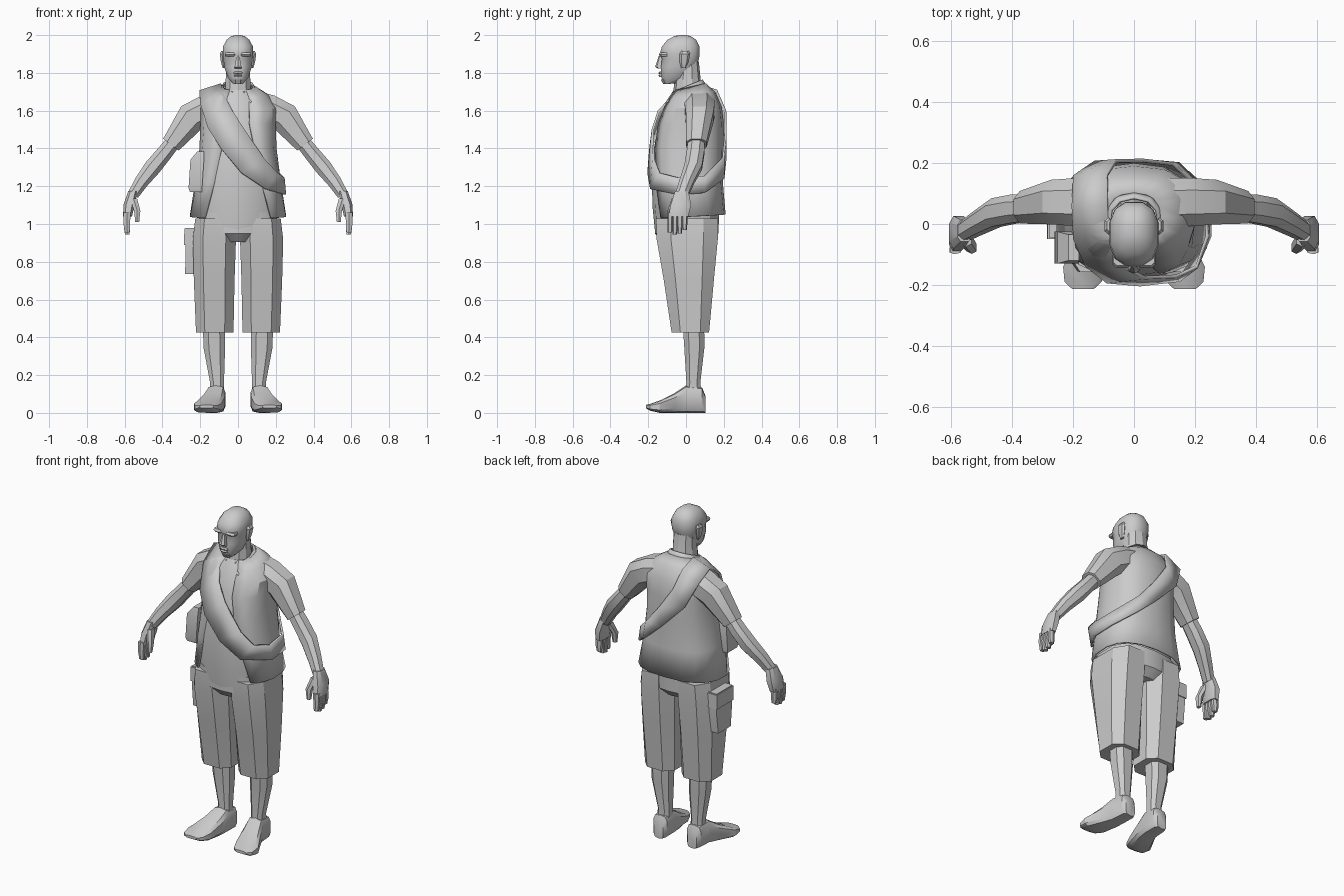
import bpy, bmesh, math
from mathutils import Vector

grey = bpy.data.materials.new("light_grey")
grey.diffuse_color = (0.6, 0.6, 0.6, 1)


def make(name, verts, faces, angle=28):
    me = bpy.data.meshes.new(name)
    me.from_pydata([tuple(v) for v in verts], [], faces)
    bm = bmesh.new()
    bm.from_mesh(me)
    bmesh.ops.recalc_face_normals(bm, faces=bm.faces)
    bm.to_mesh(me)
    bm.free()
    me.materials.append(grey)
    ob = bpy.data.objects.new(name, me)
    bpy.context.collection.objects.link(ob)
    bpy.ops.object.select_all(action='DESELECT')
    bpy.context.view_layer.objects.active = ob
    ob.select_set(True)
    bpy.ops.object.shade_smooth_by_angle(angle=math.radians(angle))
    return ob


def modifier(ob, kind, **settings):
    m = ob.modifiers.new(kind.lower(), kind)
    for k, v in settings.items():
        setattr(m, k, v)
    return ob


def mirror(ob):
    return modifier(ob, 'MIRROR', merge_threshold=0.0001)


def power(v, e):
    return math.copysign(abs(v) ** e, v)


def loft(name, rings, n=10, e=0.75, turn=0.5, angle=28):
    """Skin rings of (centre, half axis u, half axis v) and cap both ends."""
    verts, faces = [], []
    for c, u, v in rings:
        for i in range(n):
            a = 2 * math.pi * (i + turn) / n
            verts.append(Vector(c) + Vector(u) * power(math.cos(a), e) + Vector(v) * power(math.sin(a), e))
    for r in range(len(rings) - 1):
        for i in range(n):
            j = (i + 1) % n
            faces.append((r * n + i, r * n + j, r * n + n + j, r * n + n + i))
    faces.append(tuple(range(n)))
    faces.append(tuple(range(len(verts) - n, len(verts))))
    return make(name, verts, faces, angle)


def level(rows):
    """Horizontal rings from (z, x min, x max, y front, y back)."""
    return [(((a + b) / 2, (f + k) / 2, z), ((b - a) / 2, 0, 0), (0, (k - f) / 2, 0))
            for z, a, b, f, k in rows]


def limb(rows):
    """Rings across a limb from (x, y, z, half height, half depth)."""
    pts = [Vector(r[:3]) for r in rows]
    out = []
    for i, r in enumerate(rows):
        d = pts[min(i + 1, len(pts) - 1)] - pts[max(i - 1, 0)]
        v = Vector((0, 1, 0))
        u = v.cross(d).normalized()
        out.append((pts[i], u * r[3], v * r[4]))
    return out


def open_wrap(name, rows, n=14, e=0.8, thick=0.012):
    """Garment shell, open in front: (z front, z back, half width, y front, y back, gap angle)."""
    verts, faces = [], []
    for zf, zb, w, f, k, gap in rows:
        for i in range(n + 1):
            a = -math.pi / 2 + gap + (2 * math.pi - 2 * gap) * i / n
            s = power(math.sin(a), e)
            verts.append((w * power(math.cos(a), e), (f + k) / 2 + (k - f) / 2 * s,
                          (zf + zb) / 2 + (zb - zf) / 2 * s))
    m = n + 1
    for r in range(len(rows) - 1):
        for i in range(n):
            faces.append((r * m + i, r * m + i + 1, r * m + m + i + 1, r * m + m + i))
    return modifier(make(name, verts, faces), 'SOLIDIFY', thickness=thick, offset=-1)


# Head and neck
loft("head", level([(z, -w, w, f, k) for z, w, f, k in (
    (1.745, .030, -.120, -.05), (1.775, .056, -.132, .02), (1.83, .074, -.135, .055),
    (1.875, .080, -.130, .072), (1.90, .083, -.142, .075), (1.94, .081, -.130, .074),
    (1.975, .062, -.100, .056), (1.995, .036, -.062, .025), (2.0, .012, -.035, 0))]),
    n=12, e=0.8, angle=40)
loft("neck", level([(1.64, -.085, .085, -.07, .10), (1.72, -.070, .070, -.065, .082),
                    (1.86, -.064, .064, -.05, .068)]), n=10, e=0.9)

# Face details
loft("nose", level([(1.822, -.022, .022, -.148, -.12), (1.832, -.020, .020, -.163, -.12),
                    (1.89, -.008, .008, -.144, -.12)]), n=6)
for label, z, w in (("upper_lip", 1.800, .026), ("lower_lip", 1.785, .024)):
    loft(label, level([(z - .007, -w, w, -.140, -.11), (z, -w, w, -.147, -.11),
                       (z + .007, -w * .8, w * .8, -.140, -.11)]), n=6)
loft("chin", level([(1.742, -.024, .024, -.122, -.08), (1.765, -.030, .030, -.136, -.08)]), n=8)
mirror(loft("brow", level([(1.888, .012, .068, -.138, -.09), (1.897, .008, .072, -.146, -.09),
                           (1.908, .010, .068, -.138, -.09)]), n=8, e=.6))
mirror(loft("ear", level([(1.825, .068, .082, -.025, .0), (1.86, .07, .092, -.035, .015),
                          (1.90, .07, .098, -.035, .022), (1.915, .07, .090, -.025, .015)]), n=6))

# Undershirt and open overshirt
loft("undershirt", level([(z, -w, w, f, k) for z, w, f, k in (
    (.97, .195, -.165, .15), (1.10, .205, -.178, .17), (1.25, .205, -.180, .17),
    (1.40, .188, -.170, .17), (1.55, .175, -.140, .17), (1.65, .13, -.105, .14),
    (1.71, .075, -.065, .09))]), n=14, e=0.8)
open_wrap("overshirt", [
    (1.03, 1.05, .258, -.170, .210, .68), (1.22, 1.22, .228, -.178, .195, .50),
    (1.40, 1.40, .204, -.176, .200, .36), (1.53, 1.53, .200, -.152, .200, .24),
    (1.61, 1.62, .205, -.122, .190, .22), (1.67, 1.70, .160, -.088, .155, .28),
    (1.71, 1.745, .088, -.060, .105, .40)])
open_wrap("collar", [(1.655, 1.735, .105, -.092, .108, .45), (1.70, 1.765, .084, -.072, .088, .30)],
          n=10, e=.9, thick=.008)

# Sleeves, arms and hands
mirror(loft("sleeve", limb([(.09, .07, 1.625, .085, .085), (.165, .072, 1.605, .085, .085),
                            (.245, .072, 1.565, .086, .078), (.355, .055, 1.42, .055, .057)]), n=8, e=.8))
mirror(loft("arm", limb([(.33, .055, 1.45, .042, .045), (.39, .05, 1.375, .045, .05),
                         (.452, .038, 1.30, .048, .050), (.51, .005, 1.225, .040, .042),
                         (.555, -.022, 1.155, .032, .036)]), n=8, e=.85))
mirror(loft("palm", level([(1.175, .530, .582, -.060, .015), (1.10, .545, .609, -.085, .030),
                           (1.04, .560, .609, -.095, .015)]), n=8, e=.7))
for i in range(4):
    y = -.085 + i * .026
    tip = (.955, .945, .950, .968)[i]
    mirror(loft("finger_%d" % (i + 1), level([(1.06, .566, .607, y - .014, y + .014),
                                             (1.0, .570, .608, y - .014, y + .014),
                                             (tip, .572, .600, y - .012, y + .012)]), n=6))
mirror(loft("thumb", level([(1.135, .532, .575, -.075, -.025), (1.07, .515, .552, -.098, -.058),
                            (1.01, .522, .545, -.095, -.068)]), n=6))

# Shorts
loft("hips", level([(.905, -.10, .10, -.125, .13), (.95, -.20, .20, -.165, .172),
                    (1.06, -.215, .215, -.165, .175)]), n=14, e=.7)
mirror(loft("shorts_leg", level([(.425, .018, .228, -.082, .128), (.70, .012, .240, -.125, .155),
                                 (.92, .004, .246, -.165, .178), (1.03, .012, .232, -.168, .180)]),
            n=8, e=.72))

# Lower legs and shoes
mirror(loft("lower_leg", level([(.10, .070, .155, -.005, .085), (.16, .072, .150, .0, .078),
                                (.34, .065, .185, -.012, .100), (.46, .065, .190, -.02, .10)]), n=8))


def shoe_ring(y, a, b, h, drop=0):
    return ((a + b) / 2, y, (h + drop) / 2), ((b - a) / 2, 0, 0), (0, 0, (h - drop) / 2)


mirror(loft("shoe", [shoe_ring(*r) for r in (
    (.103, .080, .145, .09), (.085, .066, .160, .135), (.0, .066, .168, .145), (-.06, .070, .195, .105),
    (-.14, .085, .235, .065), (-.19, .105, .230, .048, .012), (-.213, .130, .205, .042, .025))],
    n=10, e=.55))

# Shoulder strap, given by its upper and lower edge
edges = [((-.09, .06, 1.745), (-.205, .06, 1.708)), ((-.08, -.06, 1.695), (-.20, -.05, 1.635)),
         ((-.03, -.15, 1.60), (-.16, -.14, 1.51)), ((.035, -.182, 1.50), (-.09, -.195, 1.40)),
         ((.14, -.178, 1.345), (.02, -.205, 1.27)), ((.21, -.145, 1.27), (.15, -.19, 1.185)),
         ((.247, -.04, 1.245), (.255, -.04, 1.155)), ((.237, .10, 1.255), (.25, .10, 1.165)),
         ((.13, .203, 1.35), (.15, .203, 1.24)), ((.03, .215, 1.47), (.02, .215, 1.35)),
         ((-.06, .213, 1.60), (-.13, .208, 1.50)), ((-.09, .165, 1.71), (-.20, .16, 1.655))]
count = 2 * len(edges)
strap = make("shoulder_strap", [p for pair in edges for p in pair],
             [(i, i + 1, (i + 3) % count, (i + 2) % count) for i in range(0, count, 2)], 40)
modifier(strap, 'SOLIDIFY', thickness=.012, offset=-1)

# Side pouch and thigh pocket
loft("side_pouch", level([(1.17, -.255, -.19, -.125, -.03), (1.19, -.262, -.19, -.130, -.025),
                          (1.34, -.252, -.18, -.130, -.025), (1.385, -.215, -.18, -.12, -.035)]),
     n=4, e=.01)
loft("thigh_pocket", level([(.735, -.280, -.20, -.03, .09), (.86, -.278, -.20, -.045, .105),
                            (.98, -.280, -.20, -.045, .105)]), n=4, e=.01)
loft("pocket_flap", level([(.89, -.286, -.21, -.05, .11), (.975, -.284, -.21, -.05, .11)]), n=4, e=.01)
